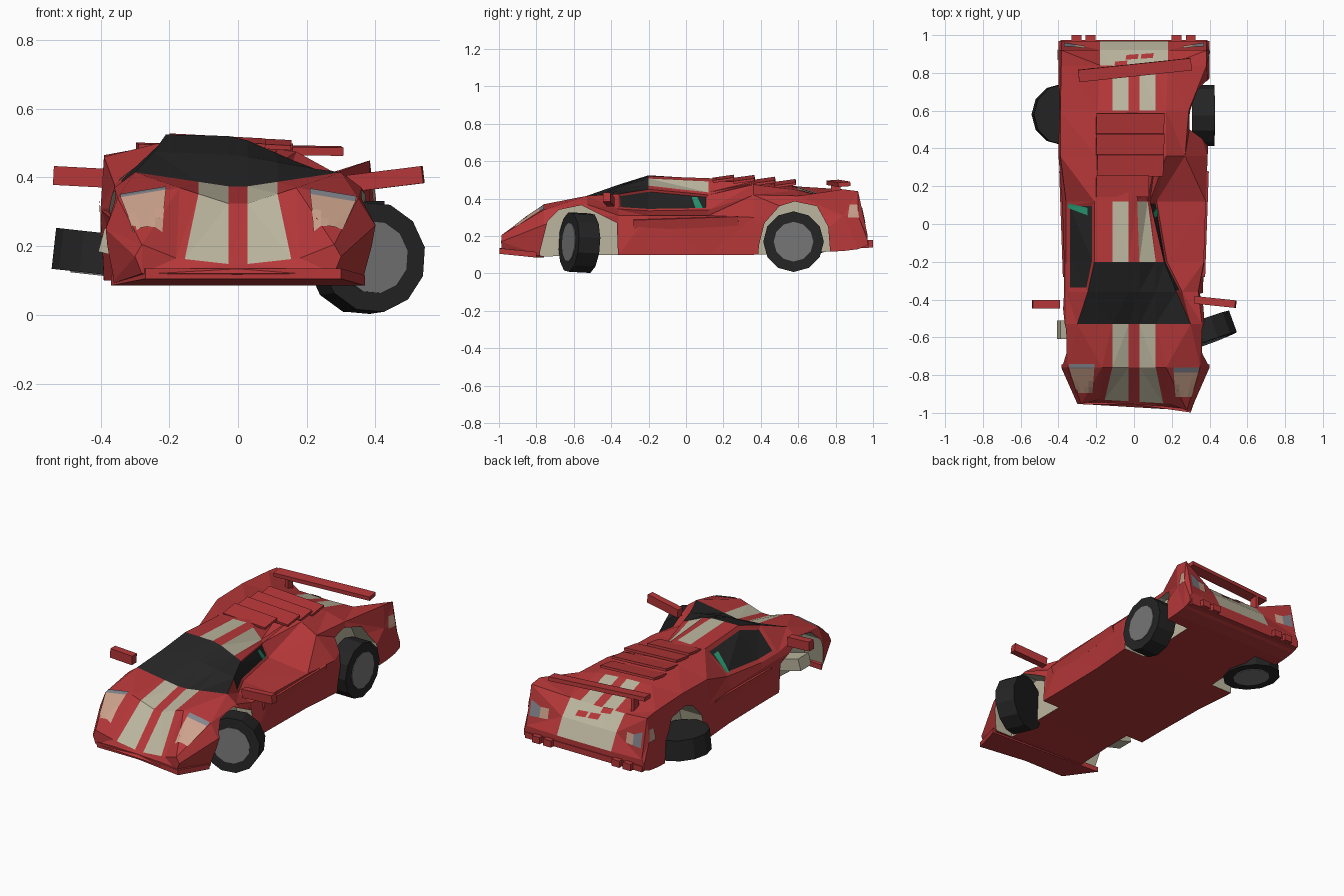
import bpy, bmesh, math
from mathutils import Vector, Matrix, Euler
from mathutils.bvhtree import BVHTree

if "Cube" in bpy.data.objects:
    bpy.data.objects.remove(bpy.data.objects["Cube"])

def material(name, rgb):
    m = bpy.data.materials.new(name)
    m.diffuse_color = (*rgb, 1)
    m.use_nodes = True
    m.node_tree.nodes["Principled BSDF"].inputs["Base Color"].default_value = m.diffuse_color
    return m

RED = material("body red", (0.46, 0.038, 0.04))
CREAM = material("primer cream", (0.50, 0.47, 0.345))
BLACK = material("tyre and glass black", (0.018, 0.018, 0.018))
GREY = material("wheel grey", (0.18, 0.18, 0.18))
TAN = material("lamp tan", (0.60, 0.36, 0.26))
STEEL = material("lamp steel", (0.22, 0.23, 0.26))
GREEN = material("cabin green", (0.02, 0.30, 0.16))
PALETTE = [RED, CREAM, BLACK]

def finish(name, bm, mats):
    bmesh.ops.recalc_face_normals(bm, faces=bm.faces)
    me = bpy.data.meshes.new(name)
    bm.to_mesh(me)
    bm.free()
    for m in mats:
        me.materials.append(m)
    ob = bpy.data.objects.new(name, me)
    bpy.context.collection.objects.link(ob)
    return ob

def box(name, loc, size, mat, rot=(0, 0, 0)):
    bm = bmesh.new()
    M = Matrix.Translation(loc) @ Euler([math.radians(a) for a in rot]).to_matrix().to_4x4()
    bmesh.ops.create_cube(bm, size=1, matrix=M @ Matrix.Diagonal((*size, 1)))
    return finish(name, bm, [mat])

# Body stations: y, zb, xb, xm, zm, xs, zs, xt, zt, z centre
ROWS = [
    (-.97, .12, .28, .30, .17, .28, .205, .18, .165, .145),
    (-.76, .09, .37, .385, .25, .35, .34, .17, .37, .315),
    (-.53, .10, .37, .38, .31, .36, .37, .30, .415, .37),
    (-.36, .10, .365, .37, .31, .36, .34, .245, .475, .465),
    (-.20, .10, .365, .37, .31, .36, .34, .21, .525, .52),
    (.12, .10, .37, .38, .31, .36, .38, .21, .505, .51),
    (.36, .10, .39, .40, .31, .39, .46, .20, .50, .495),
    (.60, .11, .40, .40, .31, .39, .465, .19, .465, .46),
    (.84, .12, .40, .40, .31, .385, .45, .18, .385, .38),
    (.92, .13, .40, .40, .31, .385, .44, .18, .30, .30),
    (.97, .15, .40, .40, .18, .385, .21, .18, .205, .205)]

# Crash damage on the right side: (station, point) -> new x, z
DENTS = {(1, 'M'): (.40, .26), (2, 'M'): (.40, .30), (3, 'M'): (.34, .31), (3, 'S'): (.255, .345),
         (3, 'T'): (.225, .425), (4, 'S'): (.175, .335), (4, 'T'): (.16, .45),
         (5, 'S'): (.12, .34), (5, 'T'): (.085, .42), (6, 'M'): (.39, .30),
         (6, 'S'): (.27, .42), (6, 'T'): (.17, .475), (7, 'M'): (.31, .32),
         (7, 'S'): (.29, .415), (7, 'T'): (.17, .445), (8, 'M'): (.385, .31)}

bm = bmesh.new()
rings = []
for i, (y, zb, xb, xm, zm, xs, zs, xt, zt, zc) in enumerate(ROWS):
    half = {}
    skew, notch = (-.06, .03) if i == 0 else (0, 0)
    for side in (1, -1):
        p = {'B': (xb, zb), 'M': (xm, zm), 'S': (xs, zs), 'T': (xt, zt)}
        if side == 1:
            p = {k: DENTS.get((i, k), v) for k, v in p.items()}
        tx, tz = p['T']
        pts = [p[k] for k in 'BMST']
        for x in (.155 if i == 0 else min(.115, .85 * tx), min(.028, .2 * tx)):
            pts.append((x, zc + (tz - zc) * x / tx))
        half[side] = [(side * x, y + skew * side * x + (notch if k > 2 else 0), z)
                      for k, (x, z) in enumerate(pts)]
    rings.append([bm.verts.new(c) for c in half[1] + half[-1][::-1]])

windows = {3: [], 8: []}
for i in range(len(rings) - 1):
    for c in range(12):
        d = (c + 1) % 12
        f = bm.faces.new((rings[i][c], rings[i][d], rings[i + 1][d], rings[i + 1][c]))
        if i in (2, 3) and 3 <= c <= 7:
            f.material_index = 2                       # windscreen
        elif i in (0, 1, 4, 7) and c in (4, 6):
            f.material_index = 1                       # twin stripes
        elif i in (8, 9) and 3 <= c <= 7:
            f.material_index = 1                       # bare tail panel
        if i in (3, 4) and c in (2, 8):
            windows[3 if c == 2 else 8].append(f)
bm.faces.new(rings[0])
bm.faces.new(rings[-1])
bmesh.ops.recalc_face_normals(bm, faces=bm.faces)
for key, fs in windows.items():                        # side windows
    bmesh.ops.inset_region(bm, faces=fs, thickness=.012 if key == 3 else .025, depth=-.006,
                           use_even_offset=True)
    for f in fs:
        f.material_index = 2
bmesh.ops.triangulate(bm, faces=bm.faces)
tree = BVHTree.FromBMesh(bm)
body = finish("body_shell", bm, PALETTE)

def decal(name, corners, origin, direction, mat, n=4):
    """Thin patch laid on the body: bilinear grid of 2D corners cast along a direction."""
    bm = bmesh.new()
    d = Vector(direction)
    a, b, c, e = [Vector(p) for p in corners]
    grid = []
    for r in range(n + 1):
        row = []
        for s in range(n + 1):
            u, v = s / n, r / n
            p = a.lerp(b, u).lerp(e.lerp(c, u), v)
            if d.z:
                o = Vector((p.x, p.y, origin))
            elif d.y:
                o = Vector((p.x, origin, p.y))
            else:
                o = Vector((origin, p.x, p.y))
            hit = tree.ray_cast(o, d)[0]
            row.append(bm.verts.new(hit - d * .005) if hit else None)
        grid.append(row)
    for r in range(n):
        for s in range(n):
            q = (grid[r][s], grid[r][s + 1], grid[r + 1][s + 1], grid[r + 1][s])
            if all(q):
                bm.faces.new(q)
    return finish(name, bm, [mat])

# Wheel arches cut from the shell, lined in cream
FRONT = [(-.78, .0), (-.78, .12), (-.74, .28), (-.68, .34), (-.56, .365), (-.37, .27), (-.36, .0)]
REAR = [(.38, .0), (.39, .15), (.42, .27), (.50, .36), (.58, .385), (.70, .36), (.76, .25), (.78, .0)]
for tag, prof in (("front", FRONT), ("rear", REAR)):
    for side in (1, -1):
        bm = bmesh.new()
        lo, hi = [[bm.verts.new((side * x, y, z)) for y, z in prof] for x in (.25, .6)]
        bm.faces.new(lo)
        bm.faces.new(hi)
        for k in range(len(prof)):
            j = (k + 1) % len(prof)
            bm.faces.new((lo[k], lo[j], hi[j], hi[k]))
        for f in bm.faces:
            f.material_index = 1
        cutter = finish(f"{tag}_arch_cutter", bm, PALETTE)
        cutter.hide_render = True
        cutter.hide_set(True)
        mod = body.modifiers.new(f"{tag}_arch", 'BOOLEAN')
        mod.object = cutter
        mod.operation = 'DIFFERENCE'
        mod.solver = 'EXACT'

# Wheels: centre and outward axle (two are knocked out of line, one is missing)
def wheel(name, loc, axle):
    axle = Vector(axle).normalized()
    R = Vector((0, 0, 1)).rotation_difference(axle).to_matrix().to_4x4()
    for part, r, depth, out, mat in (("tyre", .162, .12, 0, BLACK), ("hub", .106, .02, .054, GREY)):
        bm = bmesh.new()
        bmesh.ops.create_cone(bm, cap_ends=True, segments=12, radius1=r, radius2=r, depth=depth,
                              matrix=Matrix.Translation(Vector(loc) + axle * out) @ R)
        finish(f"{name}_{part}", bm, [mat])

wheel("front_right", (.374, -.57, .165), (.34, -.94, .05))
wheel("rear_right", (.366, .575, .17), (1, 0, 0))
wheel("rear_left", (-.375, .58, .176), (-.11, 0, -1))
box("bare_axle_stub", (-.33, -.56, .20), (.14, .10, .07), CREAM, (0, 15, 0))

# Headlamps, tail lamps and cabin trim laid on the shell
for side, dy in ((1, -.02), (-1, 0)):
    s = "right" if side == 1 else "left"
    decal(f"{s}_headlamp", [(side * .21, -.765 + dy), (side * .342, -.765 + dy),
          (side * .305, -.895 + dy), (side * .22, -.895 + dy)], 1, (0, 0, -1), TAN)
    decal(f"{s}_headlamp_cover", [(side * .21, -.74 + dy), (side * .345, -.74 + dy),
          (side * .342, -.765 + dy), (side * .21, -.765 + dy)], 1, (0, 0, -1), STEEL)
    decal(f"{s}_tail_lamp", [(side * .26, .27), (side * .31, .27), (side * .31, .33), (side * .26, .33)],
          2, (0, -1, 0), TAN)
    decal(f"{s}_tail_lamp_outer", [(side * .31, .27), (side * .37, .27), (side * .37, .36), (side * .31, .33)],
          2, (0, -1, 0), STEEL)
    decal(f"{s}_side_lamp", [(.865, .30), (.925, .30), (.915, .37), (.875, .37)],
          side, (-side, 0, 0), TAN)
decal("left_cabin_trim", [(-.35, .085), (-.245, .045), (-.245, .085), (-.345, .11)], 1, (0, 0, -1), GREEN)
decal("right_cabin_trim", [(.05, .35), (.09, .35), (.06, .41), (.03, .41)], 1, (-1, 0, 0), GREEN)
for k, (x, y) in enumerate([(-.07, .85), (-.01, .885), (.07, .89)]):
    decal(f"tail_paint_patch_{k}", [(x - .035, y - .015), (x + .03, y - .01), (x + .035, y + .015),
          (x - .03, y + .01)], 1, (0, 0, -1), RED, 2)

# Engine cover slats, each rising towards the rear
for k, (x, y, z, w) in enumerate([(-.06, .20, .506, .28), (-.02, .31, .503, .35),
                                  (-.02, .42, .493, .36), (-.02, .53, .481, .36)]):
    box(f"engine_slat_{k}", (x, y, z), (w, .115, .014), RED, (8, 3, 0))

# Rear wing, knocked askew
box("rear_wing", (.005, .815, .482), (.60, .065, .024), RED, (4, 1, 6))
box("rear_wing_post", (-.22, .80, .44), (.02, .05, .08), RED)

# Door mirrors
box("left_mirror", (-.465, -.425, .402), (.145, .045, .055), RED, (0, 3, 0))
box("right_mirror", (.43, -.413, .395), (.22, .04, .05), RED, (0, -7, -6))

# Nose lip, bent with the nose
bm = bmesh.new()
lip = [(-.27, -.955), (0, -.955), (.30, -.998), (.37, -.80), (-.37, -.76)]
low, top = [[bm.verts.new((x, y, (.105 if y < -.9 else .085) + dz)) for x, y in lip] for dz in (0, .03)]
bm.faces.new(low)
bm.faces.new(top)
for k in range(len(lip)):
    bm.faces.new((low[k], low[k - 1], top[k - 1], top[k]))
finish("nose_lip", bm, [RED])

# Door side rails, overhanging
for side in (1, -1):
    box(f"{'right' if side == 1 else 'left'}_door_rail", (side * .370, 0, .27), (.02, .56, .055), RED,
        (2, side * 14, -side * 1.5))

# Tail bar and exhaust tips
box("tail_bar", (0, .955, .155), (.78, .04, .035), RED)
for x in (-.305, -.23, .225, .30):
    box("exhaust_tip", (x, .97, .158), (.052, .06, .04), RED)
